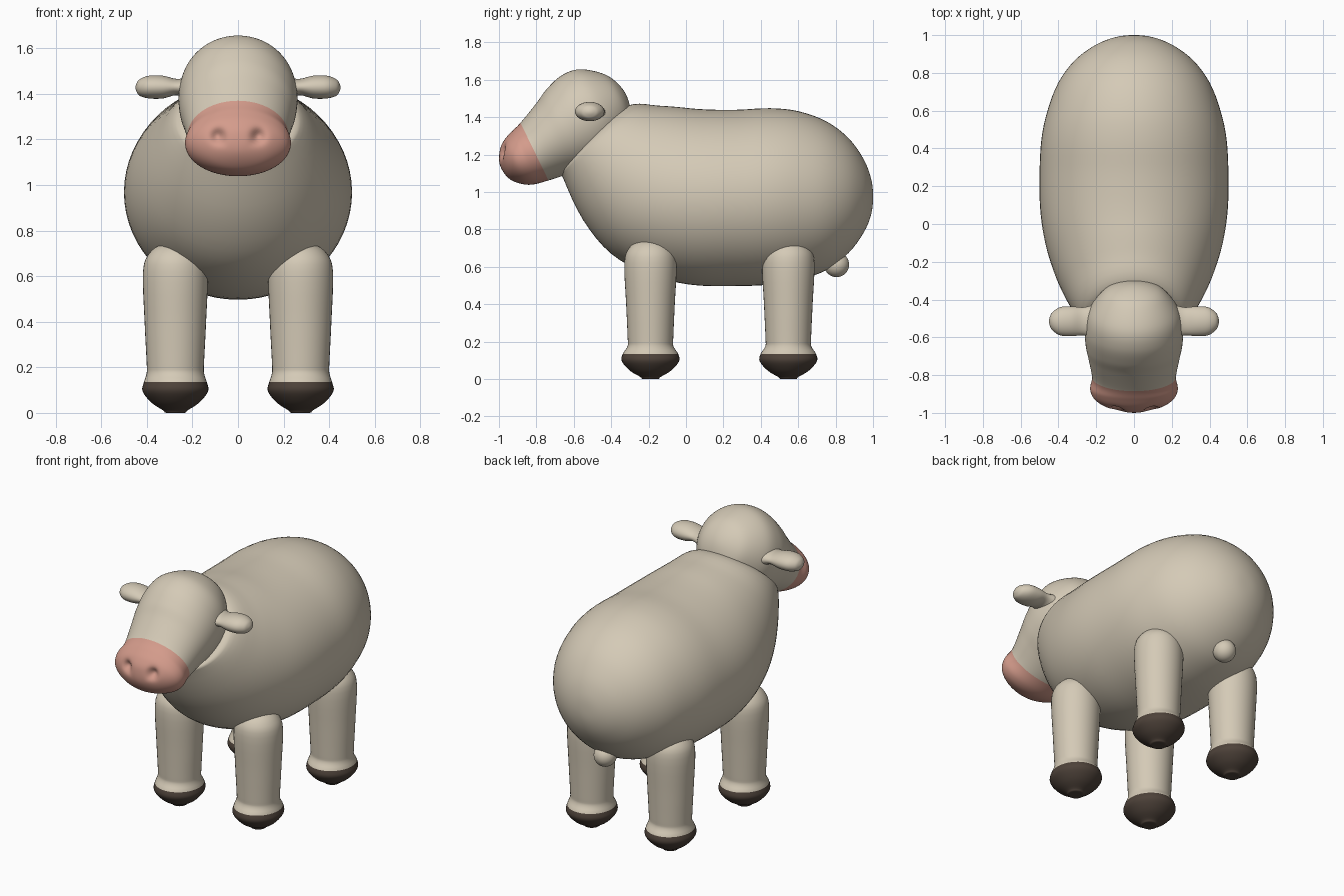
import bpy, bmesh, math
from mathutils import Vector

if "Cube" in bpy.data.objects:
    bpy.data.objects.remove(bpy.data.objects["Cube"])


def material(name, rgb):
    m = bpy.data.materials.new(name)
    m.diffuse_color = (*rgb, 1)
    m.use_nodes = True
    m.node_tree.nodes["Principled BSDF"].inputs["Base Color"].default_value = m.diffuse_color
    return m


WOOL = material("cream wool", (0.66, 0.59, 0.47))
PINK = material("muzzle pink", (0.66, 0.33, 0.26))
HOOF = material("hoof brown", (0.076, 0.055, 0.042))


def spline(p0, p1, p2, p3, t):
    return 0.5 * (2 * p1 + (p2 - p0) * t + (2 * p0 - 5 * p1 + 4 * p2 - p3) * t * t
                  + (3 * p1 - p0 - 3 * p2 + p3) * t ** 3)


def loft(name, stations, mats, sub=5, seg=48, color_from=None, shape=None):
    """Skin smooth rings; a station is (centre, half axis a, half axis b)."""
    st = [tuple(Vector(v) for v in s) for s in stations]
    # phantom ends mirror the neighbour through the pole, giving round tips
    first, last = st[1], st[-2]
    ext = [(first[0], -first[1], -first[2])] + st + [(last[0], -last[1], -last[2])]
    rings = []
    for i in range(len(st) - 1):
        for k in range(sub):
            rings.append([spline(*(ext[i + j][c] for j in range(4)), k / sub) for c in range(3)])
    rings.append(list(st[-1]))
    bm = bmesh.new()
    loops = []
    for c, a, b in rings:
        if a.length < 1e-5:
            loops.append([bm.verts.new(c)])
        else:
            loops.append([bm.verts.new(c + a * math.cos(2 * math.pi * k / seg)
                                       + b * math.sin(2 * math.pi * k / seg)) for k in range(seg)])
    for i in range(len(loops) - 1):
        l0, l1 = loops[i], loops[i + 1]
        for k in range(seg):
            n = (k + 1) % seg
            if len(l0) == 1:
                f = bm.faces.new((l0[0], l1[k], l1[n]))
            elif len(l1) == 1:
                f = bm.faces.new((l0[k], l1[0], l0[n]))
            else:
                f = bm.faces.new((l0[k], l1[k], l1[n], l0[n]))
            f.smooth = True
            if color_from is not None and i >= color_from * sub:
                f.material_index = 1
    for l in (loops[0], loops[-1]):
        if len(l) > 1:
            bm.faces.new(l).material_index = len(mats) - 1
    if shape:
        for v in bm.verts:
            shape(v.co)
    bmesh.ops.recalc_face_normals(bm, faces=bm.faces[:])
    me = bpy.data.meshes.new(name)
    bm.to_mesh(me)
    bm.free()
    for m in mats:
        me.materials.append(m)
    ob = bpy.data.objects.new(name, me)
    bpy.context.collection.objects.link(ob)
    return ob


def tilted(ty, tz, by, bz, hw):
    """Section given by its top point, bottom point and half width."""
    return ((0, (ty + by) / 2, (tz + bz) / 2), (hw, 0, 0), (0, (ty - by) / 2, (tz - bz) / 2))


# body: from the neck end to the round rump
body = [(-.55, 1.27, -.55, 1.27, 0), (-.38, 1.42, -.66, 1.12, .22), (-.28, 1.47, -.655, 1.07, .29),
        (-.15, 1.462, -.55, .85, .37), (-.05, 1.455, -.40, .67, .43), (.05, 1.445, -.20, .56, .475),
        (.15, 1.44, .02, .505, .497), (.28, 1.44, .25, .497, .5), (.45, 1.448, .45, .505, .49),
        (.60, 1.432, .60, .53, .458), (.75, 1.378, .75, .582, .40), (.87, 1.287, .87, .675, .31),
        (.95, 1.175, .95, .783, .20), (.99, 1.07, .99, .88, .095), (1.0, .975, 1.0, .975, 0)]
loft("body", [tilted(*s) for s in body], [WOOL], sub=4, seg=64)


# head with a pink muzzle and two pressed-in nostrils
def nostrils(co):
    if co.y < -.85:
        r2 = (abs(co.x) - .088) ** 2 + (co.z - 1.215) ** 2 * .8
        co.y += .035 * math.exp(-r2 / .028 ** 2)


head = [(-.32, 1.52, -.32, 1.52, 0), (-.375, 1.59, -.295, 1.43, .10), (-.45, 1.635, -.30, 1.345, .17),
        (-.571, 1.656, -.355, 1.236, .238), (-.667, 1.622, -.433, 1.16, .26),
        (-.745, 1.55, -.53, 1.12, .256), (-.80, 1.475, -.63, 1.095, .24),
        (-.885, 1.37, -.735, 1.062, .222), (-.93, 1.325, -.82, 1.04, .232),
        (-.97, 1.28, -.885, 1.045, .205), (-.995, 1.225, -.95, 1.075, .125),
        (-.995, 1.145, -.995, 1.145, 0)]
loft("head", [tilted(*s) for s in head], [WOOL, PINK], sub=7, seg=96, color_from=7, shape=nostrils)

# ears: (x, z, half depth, half height)
ear = [(.16, 1.42, .10, .08), (.22, 1.425, .085, .05), (.27, 1.43, .074, .036), (.33, 1.43, .079, .05),
       (.39, 1.43, .075, .05), (.43, 1.428, .05, .037), (.445, 1.428, .025, .019), (.45, 1.428, 0, 0)]
for side, label in ((1, "left"), (-1, "right")):
    loft(label + "_ear", [((side * x, -.515, z), (0, d, 0), (0, 0, h)) for x, z, d, h in ear],
         [WOOL], sub=4, seg=32)

# legs ending in dark hooves: (z, half width, half depth)
leg = [(.75, 0, 0), (.74, .06, .06), (.70, .115, .115), (.62, .142, .140), (.40, .135, .130),
       (.22, .126, .122), (.175, .126, .123), (.135, .138, .148), (.095, .144, .153),
       (.045, .105, .11), (.012, .055, .055), (0, .035, .035)]
for side, label in ((1, "left"), (-1, "right")):
    for y, place in ((-.19, "front"), (.547, "back")):
        loft(f"{place}_{label}_leg",
             [((side * (.275 + .008 * (z < .3 and 0) ), y, z), (w, 0, 0), (0, d, 0)) for z, w, d in leg],
             [WOOL, HOOF], sub=4, seg=40, color_from=7)

# small round tail
bpy.ops.mesh.primitive_uv_sphere_add(segments=32, ring_count=16, radius=.067, location=(0, .805, .612))
tail = bpy.context.object
tail.name = "tail"
tail.data.materials.append(WOOL)
bpy.ops.object.shade_smooth()
